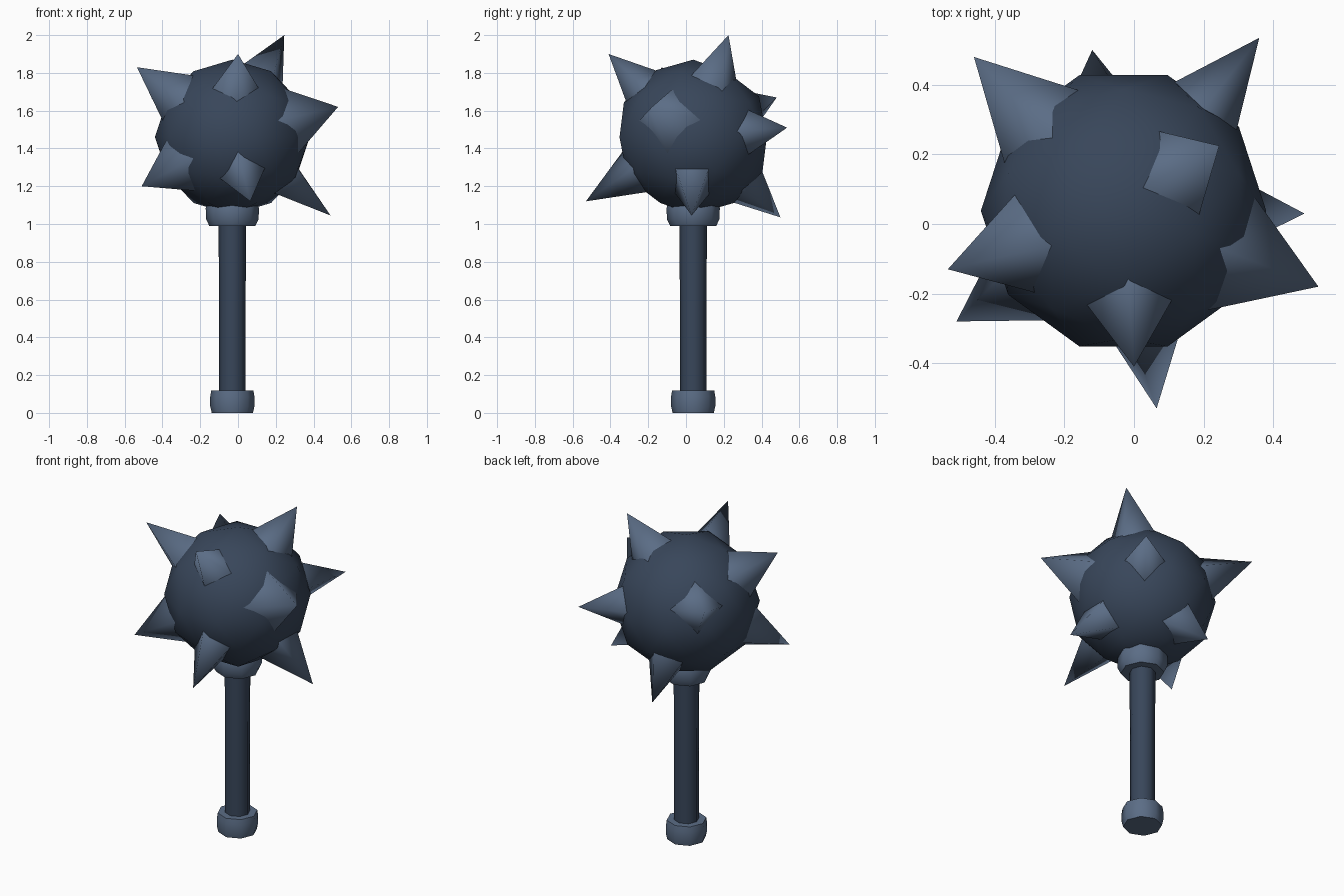
import bpy, bmesh, math
from mathutils import Vector, Matrix

if "Cube" in bpy.data.objects:
    bpy.data.objects.remove(bpy.data.objects["Cube"])

CX, CY = -0.03, 0.038
CENTER = Vector((CX, CY, 1.46))


def material(name, rgb):
    lin = [(c / 255 / 12.92) if c < 10 else ((c / 255 + 0.055) / 1.055) ** 2.4 for c in rgb]
    m = bpy.data.materials.new(name)
    m.diffuse_color = (*lin, 1)
    m.use_nodes = True
    m.node_tree.nodes["Principled BSDF"].inputs["Base Color"].default_value = m.diffuse_color
    return m


dark = material("dark steel", (56, 70, 90))
light = material("light steel", (91, 109, 134))


def finish(name, bm, mat):
    bmesh.ops.recalc_face_normals(bm, faces=bm.faces)
    me = bpy.data.meshes.new(name)
    bm.to_mesh(me)
    bm.free()
    me.materials.append(mat)
    for p in me.polygons:
        p.use_smooth = True
    ob = bpy.data.objects.new(name, me)
    bpy.context.collection.objects.link(ob)
    return ob


def lathe(name, profile, mat, sides=8):
    """Turned part around the shaft axis, closed at both ends."""
    bm = bmesh.new()
    rings = []
    for r, z in profile:
        rings.append([bm.verts.new((CX + r * math.cos(math.tau * i / sides),
                                    CY + r * math.sin(math.tau * i / sides), z))
                      for i in range(sides)])
    for a, b in zip(rings, rings[1:]):
        for i in range(sides):
            j = (i + 1) % sides
            bm.faces.new((a[i], a[j], b[j], b[i]))
    bm.faces.new(rings[0])
    bm.faces.new(rings[-1])
    ob = finish(name, bm, mat)
    bpy.ops.object.select_all(action='DESELECT')
    bpy.context.view_layer.objects.active = ob
    ob.select_set(True)
    bpy.ops.object.shade_smooth_by_angle(angle=math.radians(50))
    return ob


# Shaft, pommel and collar
lathe("shaft", [(0.07, 0.06), (0.07, 0.55), (0.073, 0.98), (0.073, 1.1)], dark)
lathe("pommel", [(0.109, 0.0), (0.117, 0.035), (0.117, 0.085), (0.112, 0.118)], light)
lathe("collar", [(0.122, 0.99), (0.139, 1.025), (0.141, 1.085), (0.13, 1.12)], light)

# Ball head
bm = bmesh.new()
bmesh.ops.create_icosphere(bm, subdivisions=2, radius=0.41,
                           matrix=Matrix.Translation(CENTER) @ Matrix.Rotation(math.radians(-90), 4, 'Z'))
finish("ball_head", bm, dark)

# Spikes: tip position, radius where it meets the ball, roll in degrees
SPIKES = [
    ((-0.535, -0.13, 1.83), 0.135, -12),
    ((0.0, -0.41, 1.90), 0.115, 0),
    ((0.245, 0.225, 2.0), 0.125, -10),
    ((0.53, -0.18, 1.62), 0.15, 0),
    ((-0.51, -0.28, 1.20), 0.14, 15),
    ((0.065, -0.53, 1.12), 0.118, 15),
    ((0.49, 0.03, 1.045), 0.12, 45),
    ((-0.46, 0.48, 1.67), 0.135, 0),
    ((0.36, 0.535, 1.51), 0.112, 0),
    ((-0.12, 0.50, 1.035), 0.12, 20),
]
for n, (tip, r, roll) in enumerate(SPIKES):
    tip = Vector(tip)
    d = tip - CENTER
    length = d.length
    d.normalize()
    side = Vector((0, 0, 1)).cross(d).normalized()
    up = d.cross(side)
    base = 0.34
    rb = r * (length - base) / (length - 0.385)
    bm = bmesh.new()
    top = bm.verts.new(tip)
    ring = []
    for k in range(4):
        a = math.radians(roll + 90 * k)
        ring.append(bm.verts.new(CENTER + d * base + (side * math.cos(a) + up * math.sin(a)) * rb))
    for k in range(4):
        bm.faces.new((ring[k], ring[(k + 1) % 4], top))
    finish(f"spike_{n + 1}", bm, light)
